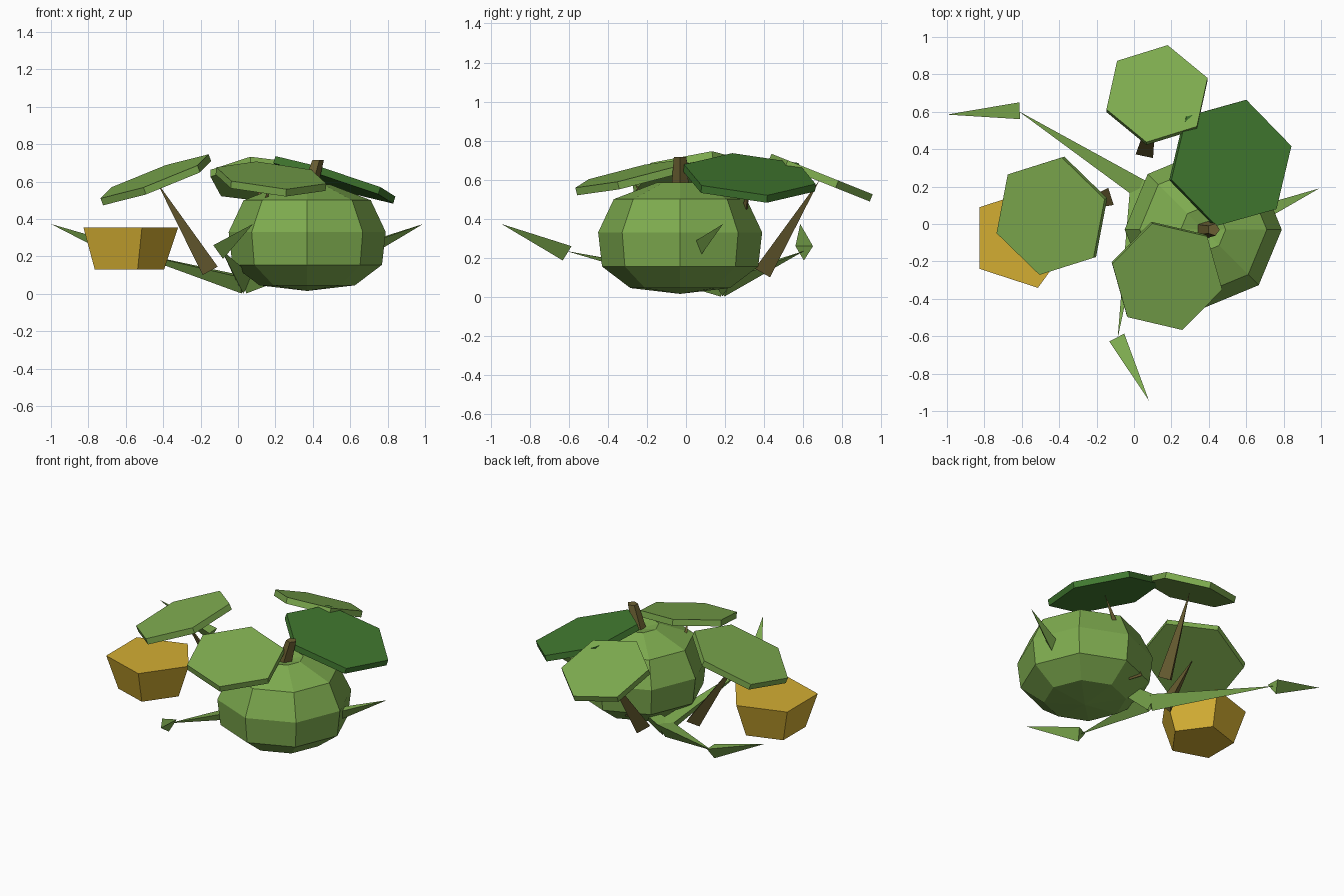
import bpy, bmesh, math
from mathutils import Vector, Matrix

if "Cube" in bpy.data.objects:
    bpy.data.objects.remove(bpy.data.objects["Cube"])


def material(name, srgb):
    m = bpy.data.materials.new(name)
    m.diffuse_color = [(c / 255) ** 2.2 for c in srgb] + [1]
    m.use_nodes = True
    m.node_tree.nodes["Principled BSDF"].inputs["Base Color"].default_value = m.diffuse_color
    return m


GREEN = material("light green", (125, 170, 80))
DARK = material("dark green", (68, 122, 52))
OLIVE = material("olive brown", (106, 95, 53))
YELLOW = material("golden yellow", (210, 172, 54))


def loft(name, rings, mat, caps=True):
    """Skin a list of vertex rings; a one-point ring closes to a tip."""
    bm = bmesh.new()
    vs = [[bm.verts.new(p) for p in ring] for ring in rings]
    for a, b in zip(vs, vs[1:]):
        n = max(len(a), len(b))
        for i in range(n):
            j = (i + 1) % n
            if len(a) == 1:
                bm.faces.new((a[0], b[j], b[i]))
            elif len(b) == 1:
                bm.faces.new((a[i], a[j], b[0]))
            else:
                bm.faces.new((a[i], a[j], b[j], b[i]))
    for ring in (vs[0], vs[-1]):
        if len(ring) > 2:
            bm.faces.new(ring)
    bmesh.ops.recalc_face_normals(bm, faces=bm.faces)
    me = bpy.data.meshes.new(name)
    bm.to_mesh(me)
    bm.free()
    me.materials.append(mat)
    ob = bpy.data.objects.new(name, me)
    bpy.context.collection.objects.link(ob)
    return ob


def ring(r, z, n, phase=0, center=(0, 0)):
    if r == 0:
        return [Vector((center[0], center[1], z))]
    return [Vector((center[0] + r * math.cos(phase + math.tau * i / n),
                    center[1] + r * math.sin(phase + math.tau * i / n), z))
            for i in range(n)]


def spike(name, base, tip, r, mat):
    """Three-sided tapering spike with one flat side facing up."""
    base, tip = Vector(base), Vector(tip)
    d = (tip - base).normalized()
    side = d.cross(Vector((0, 0, 1))).normalized()
    up = side.cross(d)
    pts = [base + r * (math.cos(a) * side + math.sin(a) * up)
           for a in (math.radians(k) for k in (30, 150, 270))]
    return loft(name, [pts, [tip]], mat)


# Gourd: eight-sided lathe with a dimpled top
C = (0.37, -0.03)
PROFILE = [(0, .015), (.255, .045), (.40, .155), (.42, .33),
           (.34, .50), (.12, .585), (0, .56)]
loft("gourd_body", [ring(r, z, 8, 0, C) for r, z in PROFILE], GREEN)

# Leaning stem on top of the gourd
loft("gourd_stem", [ring(.048, .55, 5, 0, (.375, -.03)),
                    ring(.034, .715, 5, 0, (.425, -.03))], OLIVE)

# Leaves: centre, radius, phase in degrees, slope in x and y, stalk base, colour
LEAVES = [
    ("left", (-.446, .042, .628), .325, 17.5, (.37, .12), (-.145, .14), GREEN),
    ("back", (.123, .697, .629), .285, 18.5, (0, -.40), (.06, .385), GREEN),
    ("right", (.521, .327, .628), .35, 15.5, (-.316, -.074), (.22, .26), DARK),
    ("front", (.178, -.282, .633), .305, -14, (-.094, .234), (.07, .01), GREEN),
]
for side, c, r, phase, (a, b), foot, mat in LEAVES:
    normal = Vector((-a, -b, 1)).normalized()
    turn = Vector((0, 0, 1)).rotation_difference(normal).to_matrix().to_4x4()
    leaf = loft(side + "_leaf", [ring(r, z, 6, math.radians(phase))
                                 for z in (-.04, 0)], mat)
    leaf.data.transform(Matrix.Translation(c) @ turn)
    spike(side + "_leaf_stalk", (*foot, .13),
          Vector(c) - normal * .03, .055, OLIVE)

# Vines: a runner along the ground and an upturned tip
ROOT = (.03, .19, .06)
for side, knee, tip in [
    ("left", (-.62, .605, .235), (-1, .585, .373)),
    ("front", (-.088, -.615, .235), (.08, -.945, .373)),
    ("right", (.66, .05, .235), (.99, .19, .373)),
]:
    spike(side + "_vine_runner", ROOT, knee, .06, GREEN)
    spike(side + "_vine_tip", knee, tip, .052, GREEN)

# Flower cup: five-sided, flaring upwards
loft("flower_cup", [ring(.205, .13, 5, 0, (-.6, -.075)),
                    ring(.28, .355, 5, 0, (-.6, -.075))], YELLOW)
